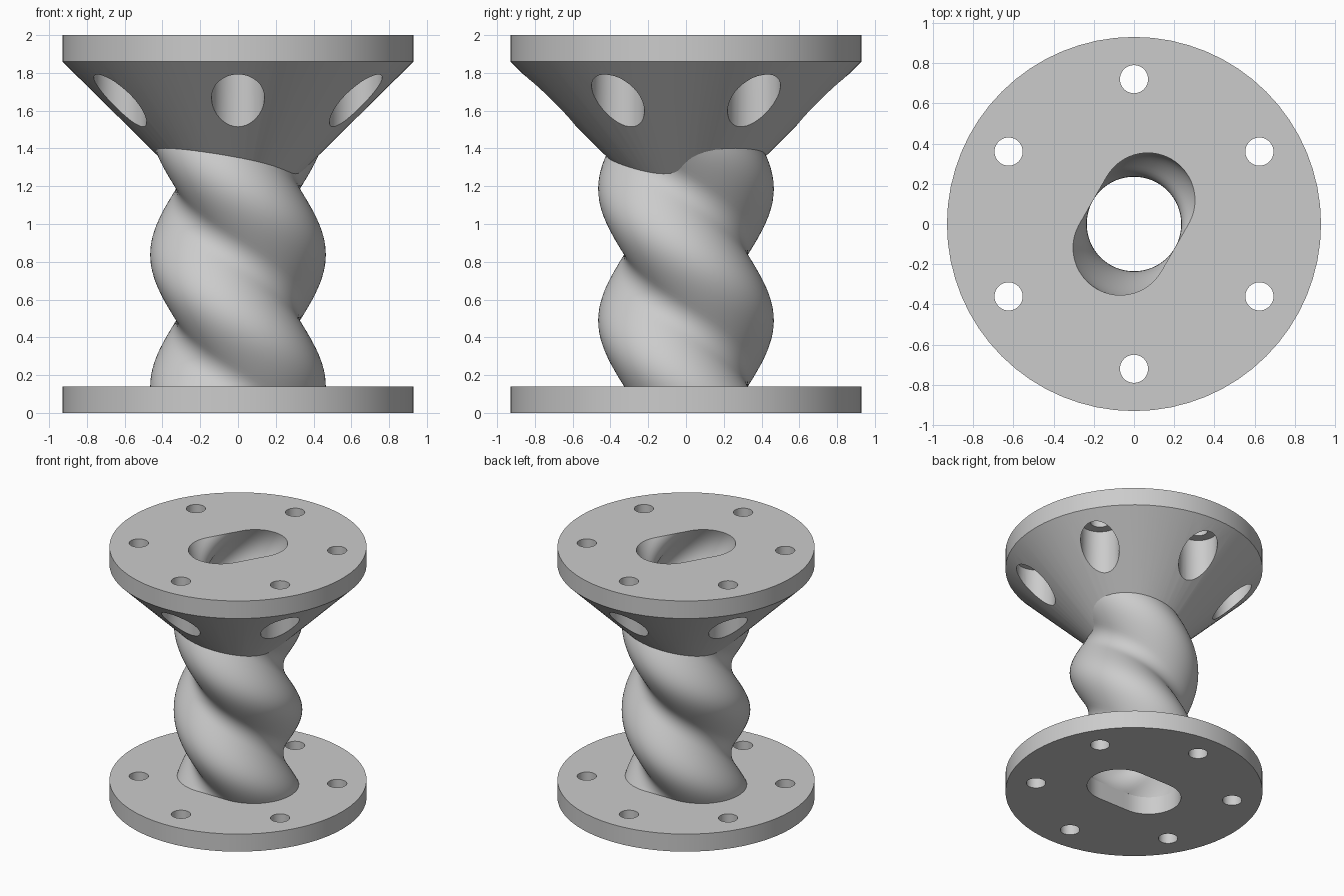
import bpy, bmesh, math

if "Cube" in bpy.data.objects:
    bpy.data.objects.remove(bpy.data.objects["Cube"], do_unlink=True)

FLANGE_R, THICK, TOP = 0.93, 0.14, 2.0
BOLT_CIRCLE, BOLT_R, POCKET_R = 0.72, 0.07, 0.14
SLOT_OFFSET, BORE_R, TUBE_R = 0.137, 0.235, 0.328
TWIST = math.radians(-480) / (TOP - THICK)

grey = bpy.data.materials.new("light_grey")
grey.use_nodes = True
colour = (0.6, 0.6, 0.6, 1)
grey.diffuse_color = colour
grey.node_tree.nodes["Principled BSDF"].inputs["Base Color"].default_value = colour


def loft(name, rings):
    """Closed solid through a stack of equal-sized rings of points."""
    bm = bmesh.new()
    loops = [[bm.verts.new(p) for p in ring] for ring in rings]
    n = len(loops[0])
    for a, b in zip(loops, loops[1:]):
        for i in range(n):
            j = (i + 1) % n
            bm.faces.new((a[i], a[j], b[j], b[i]))
    bm.faces.new(loops[0][::-1])
    bm.faces.new(loops[-1])
    mesh = bpy.data.meshes.new(name)
    bm.to_mesh(mesh)
    bm.free()
    mesh.materials.append(grey)
    obj = bpy.data.objects.new(name, mesh)
    bpy.context.collection.objects.link(obj)
    return obj


def turned(name, profile, sides=64, centre=(0, 0)):
    """Solid of revolution from (radius, z) pairs."""
    steps = [2 * math.pi * i / sides for i in range(sides)]
    return loft(name, [[(centre[0] + r * math.cos(a), centre[1] + r * math.sin(a), z)
                        for a in steps] for r, z in profile])


def slot_solid(name, radius, z0, z1, twist, layers, arc=24, straight=8):
    """Round-ended slot section swept upward with a twist."""
    section = []
    for side in (1, -1):
        for i in range(arc + 1):
            a = math.pi * (i / arc - 0.5)
            section.append((side * (SLOT_OFFSET + radius * math.cos(a)),
                            side * radius * math.sin(a)))
        for i in range(1, straight):
            section.append((side * SLOT_OFFSET * (1 - 2 * i / straight), side * radius))
    rings = []
    for k in range(layers + 1):
        z = z0 + (z1 - z0) * k / layers
        c, s = math.cos(twist * (z - THICK)), math.sin(twist * (z - THICK))
        rings.append([(x * c - y * s, x * s + y * c, z) for x, y in section])
    return loft(name, rings)


def cut(target, cutters):
    """Subtract each cutter from the target for good."""
    for cutter in cutters:
        mod = target.modifiers.new("cut", 'BOOLEAN')
        mod.operation, mod.solver, mod.object = 'DIFFERENCE', 'EXACT', cutter
    bpy.context.view_layer.update()
    graph = bpy.context.evaluated_depsgraph_get()
    mesh = bpy.data.meshes.new_from_object(target.evaluated_get(graph))
    target.modifiers.clear()
    target.data = mesh


def ring_of_cutters(name, radius, z0, z1):
    """Six upright cylinders on the bolt circle."""
    angles = [math.radians(30 + 60 * i) for i in range(6)]
    return [turned(name, [(radius, z0), (radius, z1)], 40,
                   (BOLT_CIRCLE * math.cos(a), BOLT_CIRCLE * math.sin(a))) for a in angles]


# Solid parts
base = turned("base_flange", [(FLANGE_R, 0), (FLANGE_R, THICK)])
head = turned("flared_head", [(0.16, 1.1), (FLANGE_R, TOP - THICK), (FLANGE_R, TOP)])
tube = slot_solid("twisted_tube", TUBE_R, THICK, 1.5, TWIST, 80)

# Cutters for the bore, bolt holes and bolt head pockets
bore = slot_solid("bore_cutter", BORE_R, 0.12, 2.03, TWIST, 110)
straight_bore = slot_solid("base_bore_cutter", BORE_R, -0.1, 0.3, 0, 1)
bolts = ring_of_cutters("bolt_cutter", BOLT_R, -0.1, 2.1)
pockets = ring_of_cutters("pocket_cutter", POCKET_R, 1.2, TOP - THICK)
helpers = [bore, straight_bore] + bolts + pockets
for helper in helpers:
    helper.hide_render = True

# The tube stops at the cone before everything is bored out
cut(tube, [head])
cut(tube, [bore])
cut(head, pockets + bolts + [bore])
cut(base, bolts + [straight_bore])
for helper in helpers:
    bpy.data.objects.remove(helper, do_unlink=True)

# Smooth walls with crisp rims
bpy.ops.object.select_all(action='DESELECT')
for part in (base, head, tube):
    part.select_set(True)
bpy.context.view_layer.objects.active = tube
bpy.ops.object.shade_smooth_by_angle(angle=math.radians(30))
